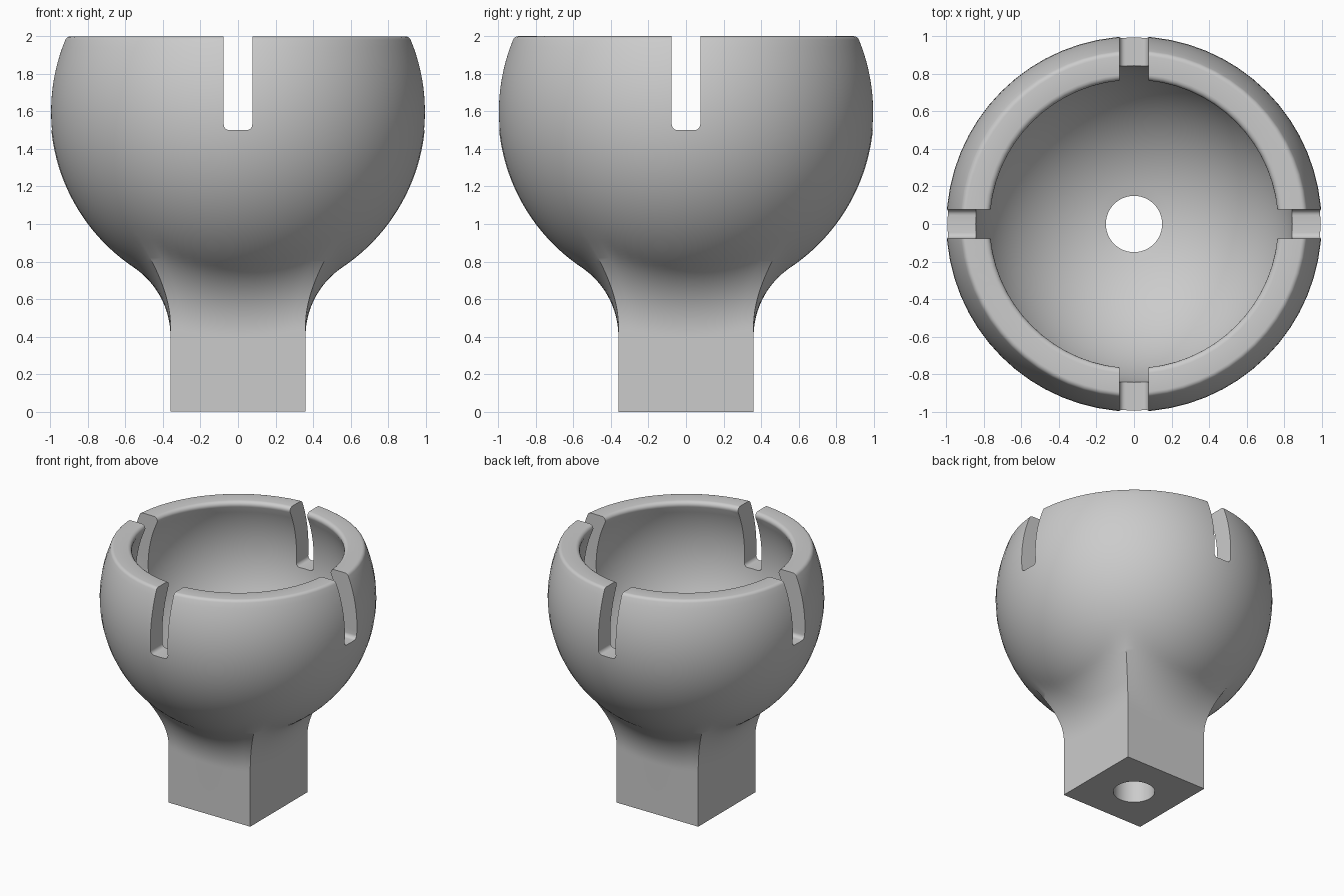
import bpy, bmesh
from math import sin, cos, pi, sqrt, atan2, acos, asin, radians

if "Cube" in bpy.data.objects:
    bpy.data.objects.remove(bpy.data.objects["Cube"])

SEGS = 64
CENTRE = 1.6        # height of the ball centre
INNER = 0.85        # cavity radius, outer ball radius is 1
HALF = 0.36         # half width of the square post
FILLET = 0.445      # blend between post and ball
FLARE = 1.2         # distance from the ball centre where the blend starts
HOLE = 0.15
EDGE = 0.03         # rounding of rim and slots
SLOT = 0.076        # half width of a slot

grey = bpy.data.materials.new("plain grey")
grey.use_nodes = True
colour = (0.6, 0.6, 0.6, 1)
grey.diffuse_color = colour
grey.node_tree.nodes["Principled BSDF"].inputs["Base Color"].default_value = colour


def make_object(name, bm):
    bmesh.ops.recalc_face_normals(bm, faces=bm.faces)
    mesh = bpy.data.meshes.new(name)
    bm.to_mesh(mesh)
    bm.free()
    mesh.materials.append(grey)
    obj = bpy.data.objects.new(name, mesh)
    bpy.context.collection.objects.link(obj)
    return obj


def spread(a, b, n):
    return [a + (b - a) * i / n for i in range(n + 1)]


def arc(r, z, radius, a, b, n):
    return [(r + radius * cos(t), z + radius * sin(t)) for t in spread(a, b, n)]


def flare(rho):
    """Half width of the post, swept outwards near the ball."""
    start = FLARE / (1 + FILLET)
    d = FLARE - max(rho, start)
    if d <= 0:
        return HALF
    return HALF + FILLET - sqrt(max(FILLET ** 2 - d * d, 0))


def outer_radius(angle, z):
    """Larger of the ball and the flared square post in one direction."""
    turn = (angle + pi / 4) % (pi / 2) - pi / 4
    r = HALF
    for _ in range(40):
        r = flare(sqrt((r * sin(turn)) ** 2 + (z - CENTRE) ** 2)) / cos(turn)
    return max(r, sqrt(max(1 - (z - CENTRE) ** 2, 0)))


# Ball profile above the neck, over the rounded rim and down the cavity
rim_z = 2 - EDGE
rise = rim_z - CENTRE
out_r = sqrt((1 - EDGE) ** 2 - rise ** 2)
in_r = sqrt((INNER + EDGE) ** 2 - rise ** 2)
out_a, in_a = atan2(rise, out_r), atan2(rise, in_r)
profile = arc(0, CENTRE, 1, asin(-0.6), out_a, 24)[1:]
profile += arc(out_r, rim_z, EDGE, out_a, pi / 2, 5)[1:]
profile += arc(in_r, rim_z, EDGE, pi / 2, pi + in_a, 5)
profile += arc(0, CENTRE, INNER, in_a, -acos(HOLE / INNER), 28)[1:]
profile += [(HOLE, 0)]

# Socket body: square neck rings followed by round rings, closed through the hole
bm = bmesh.new()
angles = [2 * pi * i / SEGS for i in range(SEGS)]
rings = []
for z in [0] + spread(0.4, 1.0, 30):
    rings.append([(outer_radius(a, z), a, z) for a in angles])
for r, z in profile:
    rings.append([(r, a, z) for a in angles])
rings = [[bm.verts.new((r * cos(a), r * sin(a), z)) for r, a, z in ring] for ring in rings]
for low, high in zip(rings, rings[1:] + rings[:1]):
    for i in range(SEGS):
        j = (i + 1) % SEGS
        bm.faces.new((low[i], low[j], high[j], high[i]))
socket = make_object("ball_socket", bm)

# Two crossing slots with rounded lower corners
bpy.context.view_layer.objects.active = socket
socket.select_set(True)
for turn in (0, 90):
    bm = bmesh.new()
    side = SLOT - EDGE
    outline = arc(-side, 1.5 + EDGE, EDGE, pi, 1.5 * pi, 5)
    outline += arc(side, 1.5 + EDGE, EDGE, 1.5 * pi, 2 * pi, 5)
    outline += [(SLOT, 2.2), (-SLOT, 2.2)]
    face = bm.faces.new([bm.verts.new((x, -1.2, z)) for x, z in outline])
    extruded = bmesh.ops.extrude_face_region(bm, geom=[face])["geom"]
    moved = [v for v in extruded if isinstance(v, bmesh.types.BMVert)]
    bmesh.ops.translate(bm, verts=moved, vec=(0, 2.4, 0))
    cutter = make_object("slot_cutter", bm)
    cutter.rotation_euler.z = radians(turn)
    cutter.hide_render = True
    cut = socket.modifiers.new("slot", 'BOOLEAN')
    cut.operation = 'DIFFERENCE'
    cut.solver = 'EXACT'
    cut.object = cutter
    bpy.context.view_layer.update()
    bpy.ops.object.modifier_apply(modifier=cut.name)
    bpy.data.objects.remove(cutter)

bpy.ops.object.select_all(action='DESELECT')
socket.select_set(True)
bpy.context.view_layer.objects.active = socket
bpy.ops.object.shade_smooth_by_angle(angle=radians(30))
